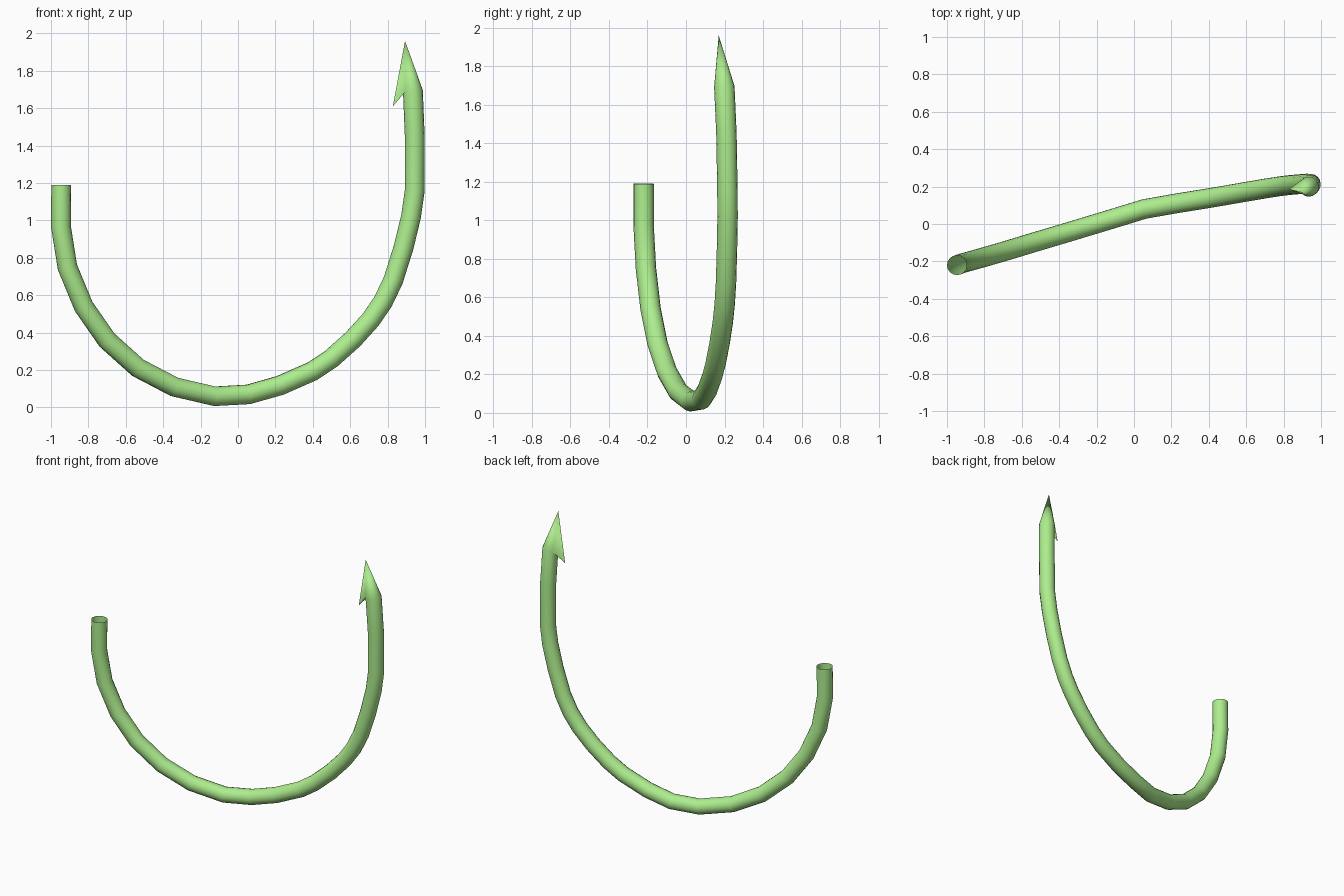
import bpy, bmesh, math
from mathutils import Vector

if "Cube" in bpy.data.objects:
    bpy.data.objects.remove(bpy.data.objects["Cube"])

SIDES, RADIUS = 16, 0.053

# Centre line of the bent wire, from the open shank end to the point
PATH = [Vector(p) for p in (
    (-0.945, -0.22, 1.19), (-0.947, -0.22, 0.97), (-0.912, -0.208, 0.75),
    (-0.825, -0.184, 0.54), (-0.70, -0.148, 0.36), (-0.535, -0.098, 0.212),
    (-0.34, -0.04, 0.11), (-0.125, 0.025, 0.06), (0.055, 0.08, 0.07),
    (0.225, 0.11, 0.118), (0.40, 0.138, 0.195), (0.50, 0.155, 0.262),
    (0.615, 0.175, 0.365), (0.71, 0.191, 0.47), (0.775, 0.201, 0.565),
    (0.83, 0.208, 0.68), (0.885, 0.213, 0.855), (0.925, 0.216, 1.02),
    (0.945, 0.215, 1.16), (0.945, 0.21, 1.45), (0.935, 0.199, 1.695))]
TIP = Vector((0.893, 0.17, 1.96))
BARB = Vector((0.828, 0.185, 1.61))

bm = bmesh.new()

# Wire: a ring at each path point, carried along without twisting
rings, last = [], len(PATH) - 1
side = Vector((0, 1, 0))
for i, p in enumerate(PATH):
    a = (p - PATH[max(i - 1, 0)]).normalized()
    b = (PATH[min(i + 1, last)] - p).normalized()
    t = (a + b).normalized()
    side = (side - t * side.dot(t)).normalized()
    other = t.cross(side)
    rings.append([bm.verts.new(p + RADIUS * (
        side * math.cos(2 * math.pi * k / SIDES) +
        other * math.sin(2 * math.pi * k / SIDES))) for k in range(SIDES)])
for r, s in zip(rings, rings[1:]):
    for k in range(SIDES):
        n = (k + 1) % SIDES
        bm.faces.new((r[k], r[n], s[n], s[k]))

# Point: cone with a barb drawn out of its inner side
end = rings[-1]
tip, barb = bm.verts.new(TIP), bm.verts.new(BARB)
inner = min(range(SIDES), key=lambda k: (end[k].co - BARB).length)
near = [end[(inner + d) % SIDES] for d in (-2, -1, 0, 1, 2)]
for j in range(SIDES - 4):
    k = inner + 2 + j
    bm.faces.new((end[k % SIDES], end[(k + 1) % SIDES], tip))
bm.faces.new((near[0], barb, tip))
bm.faces.new((barb, near[-1], tip))
for v, w in zip(near, near[1:]):
    bm.faces.new((v, w, barb))

mesh = bpy.data.meshes.new("barbed_hook")
bm.to_mesh(mesh)
bm.free()
hook = bpy.data.objects.new("barbed_hook", mesh)
bpy.context.collection.objects.link(hook)

mat = bpy.data.materials.new("light_green")
mat.diffuse_color = (0.42, 0.85, 0.27, 1)
mat.use_nodes = True
mat.node_tree.nodes["Principled BSDF"].inputs["Base Color"].default_value = mat.diffuse_color
mesh.materials.append(mat)

bpy.context.view_layer.objects.active = hook
hook.select_set(True)
bpy.ops.object.shade_smooth_by_angle(angle=math.radians(30))
